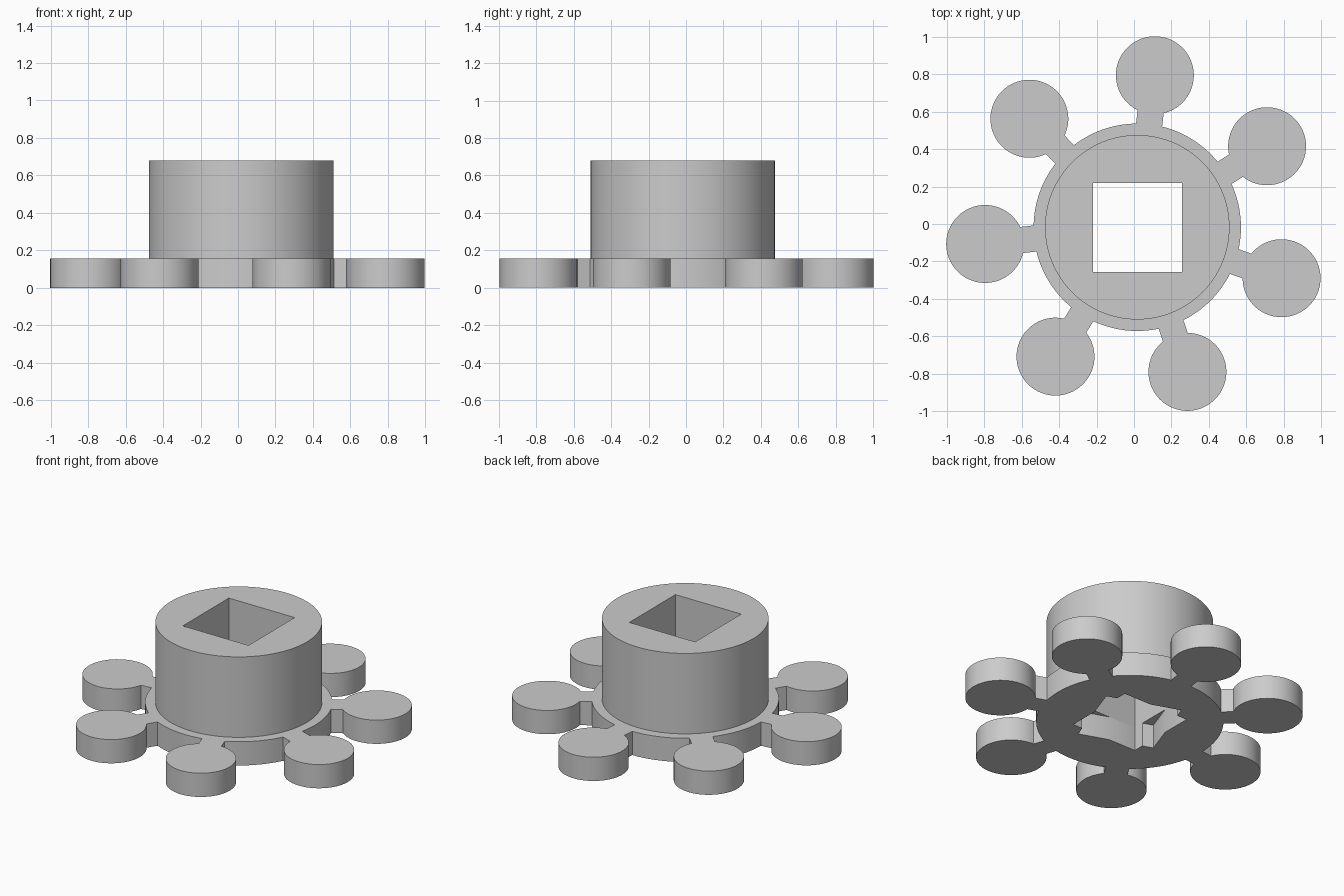
import bpy, bmesh
from math import radians, degrees, cos, sin, asin, sqrt, pi

cube = bpy.data.objects.get("Cube")
if cube:
    bpy.data.objects.remove(cube, do_unlink=True)

CX, CY = 0.0175, -0.0175            # axis of the hub
HUB_R, RING_R = 0.4925, 0.5535
PAD_R, PAD_DIST = 0.208, 0.817
SPOKE_HALF = 0.07
ARMS = 7
TWIST = radians(-19.45)             # turn of the base plate against the hub
BASE_H, TOP = 0.155, 0.68
HALF = 0.2375                       # half side of the square socket

grey = bpy.data.materials.new("plain grey")
grey.use_nodes = True
colour = (0.6, 0.6, 0.6, 1)
grey.diffuse_color = colour
grey.node_tree.nodes["Principled BSDF"].inputs["Base Color"].default_value = colour


def polar(r, a, origin=(0, 0)):
    return origin[0] + r * cos(a), origin[1] + r * sin(a)


def arc(r, start, end, steps, origin=(0, 0)):
    return [polar(r, start + (end - start) * i / steps, origin) for i in range(steps + 1)]


def extruded_plate(name, outlines, z0, z1):
    """Solid from a closed outline and its holes."""
    curve = bpy.data.curves.new(name + "_profile", 'CURVE')
    curve.dimensions = '2D'
    curve.fill_mode = 'BOTH'
    curve.extrude = (z1 - z0) / 2
    for pts in outlines:
        spline = curve.splines.new('POLY')
        spline.points.add(len(pts) - 1)
        for p, (x, y) in zip(spline.points, pts):
            p.co = (x + CX, y + CY, 0, 1)
        spline.use_cyclic_u = True
    helper = bpy.data.objects.new(name + "_helper", curve)
    bpy.context.collection.objects.link(helper)
    bpy.context.view_layer.update()
    deps = bpy.context.evaluated_depsgraph_get()
    mesh = bpy.data.meshes.new_from_object(helper.evaluated_get(deps))
    bpy.data.objects.remove(helper, do_unlink=True)

    bm = bmesh.new()
    bm.from_mesh(mesh)
    bmesh.ops.remove_doubles(bm, verts=bm.verts, dist=1e-5)
    bmesh.ops.translate(bm, verts=bm.verts, vec=(0, 0, (z0 + z1) / 2))
    bmesh.ops.recalc_face_normals(bm, faces=bm.faces)
    bm.to_mesh(mesh)
    bm.free()
    mesh.name = name
    mesh.materials.clear()
    mesh.materials.append(grey)
    obj = bpy.data.objects.new(name, mesh)
    bpy.context.collection.objects.link(obj)
    bpy.ops.object.select_all(action='DESELECT')
    obj.select_set(True)
    bpy.context.view_layer.objects.active = obj
    bpy.ops.object.shade_smooth_by_angle(angle=radians(30))
    return obj


# Base outline: round pads on short spokes around a ring
step = 2 * pi / ARMS
ring_gap = asin(SPOKE_HALF / RING_R)
pad_gap = asin(SPOKE_HALF / PAD_R)
base_outline = []
for i in range(ARMS):
    a = TWIST + i * step
    base_outline += arc(PAD_R, a - pi + pad_gap, a + pi - pad_gap, 60, polar(PAD_DIST, a))
    base_outline += arc(RING_R, a + ring_gap, a + step - ring_gap, 16)

# Base opening: the straight socket merged with the twisted one
socket_star = []
for k in range(4):
    corner = radians(45 + 90 * k)
    near, far = TWIST / 2, TWIST / 2 - pi / 4
    socket_star += [
        polar(HALF * sqrt(2), corner),
        polar(HALF / cos(pi / 4 + near), corner + near),
        polar(HALF * sqrt(2), corner + TWIST),
        polar(HALF / cos(near), corner + near - pi / 4),
    ]
    # keep the points running clockwise within this quarter
socket_star = [p for k in (0, 3, 2, 1) for p in socket_star[4 * k:4 * k + 4]]

extruded_plate("base_plate", [base_outline, socket_star], 0, BASE_H)

# Hub with a square socket right through it
square = [(-HALF, -HALF), (HALF, -HALF), (HALF, HALF), (-HALF, HALF)]
extruded_plate("hub", [arc(HUB_R, 0, 2 * pi, 128)[:-1], square], BASE_H, TOP)
